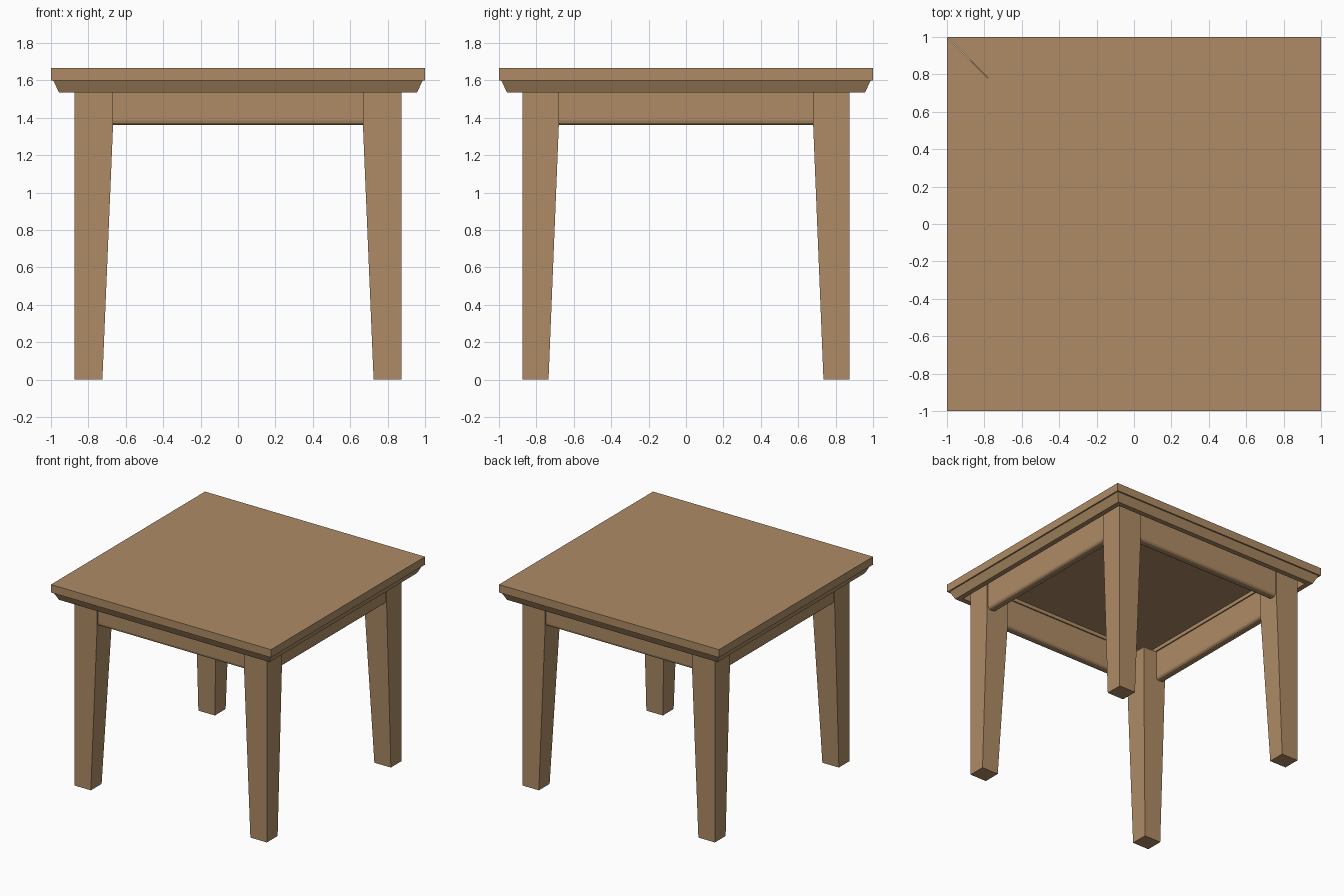
import bpy, bmesh, math
from mathutils import Matrix, Vector

if "Cube" in bpy.data.objects:
    bpy.data.objects.remove(bpy.data.objects["Cube"])

wood = bpy.data.materials.new("wood")
wood.diffuse_color = (0.42, 0.26, 0.13, 1)
wood.use_nodes = True
wood.node_tree.nodes["Principled BSDF"].inputs["Base Color"].default_value = wood.diffuse_color

TOP, SLAB, MOULD, APRON = 1.665, 1.60, 1.535, 1.36
INSET = 0.78


def finish(bm, name):
    bmesh.ops.recalc_face_normals(bm, faces=bm.faces)
    mesh = bpy.data.meshes.new(name)
    bm.to_mesh(mesh)
    bm.free()
    obj = bpy.data.objects.new(name, mesh)
    bpy.context.collection.objects.link(obj)
    mesh.materials.append(wood)
    return obj


def loft(name, rings):
    """Closed solid through rings with equal point counts."""
    bm = bmesh.new()
    loops = [[bm.verts.new(p) for p in ring] for ring in rings]
    n = len(rings[0])
    for a, b in zip(loops, loops[1:]):
        for i in range(n):
            j = (i + 1) % n
            bm.faces.new((a[i], a[j], b[j], b[i]))
    bm.faces.new(loops[0])
    bm.faces.new(loops[-1])
    return finish(bm, name)


def rect(x0, x1, y0, y1, z):
    return [(x0, y0, z), (x1, y0, z), (x1, y1, z), (x0, y1, z)]


def mitred_side(name, profile, angle):
    """One side of a square frame; profile is (distance from centre, z)."""
    rot = Matrix.Rotation(angle, 3, 'Z')
    return loft(name, [[rot @ Vector((s * d, -d, z)) for d, z in profile]
                       for s in (-1, 1)])


# centre panel, flush with the frame above and recessed below
loft("top_panel", [rect(-INSET, INSET, -INSET, INSET, z) for z in (1.63, TOP)])

# mitred top frame and the slanted moulding below it
frame = [(INSET, SLAB), (1, SLAB), (1, TOP), (INSET, TOP)]
moulding = [(0.915, MOULD), (0.957, MOULD), (0.988, SLAB), (0.915, SLAB)]
for i, side in enumerate(("front", "right", "back", "left")):
    mitred_side(side + "_top_frame", frame, i * math.pi / 2)
    mitred_side(side + "_moulding", moulding, i * math.pi / 2)

# legs: straight outside, tapered on the two inner faces
OUT = 0.875
for sx, xn in ((-1, "left"), (1, "right")):
    for sy, yn in ((-1, "front"), (1, "back")):
        loft(f"{yn}_{xn}_leg",
             [rect(sx * ix, sx * OUT, sy * iy, sy * OUT, z)
              for ix, iy, z in ((0.725, 0.735, 0), (0.668, 0.68, APRON),
                                (0.668, 0.68, SLAB))])

# aprons between the legs, rounded along the bottom edges
R, D0, D1 = 0.025, 0.79, 0.865
steps = [math.pi / 2 * k / 3 for k in range(4)]
section = [(D0, SLAB)]
section += [(D0 + R - R * math.cos(a), APRON + R - R * math.sin(a)) for a in steps]
section += [(D1 - R + R * math.sin(a), APRON + R - R * math.cos(a)) for a in steps]
section += [(D1, SLAB)]
for i, (side, half) in enumerate((("front", 0.67), ("right", 0.682),
                                  ("back", 0.67), ("left", 0.682))):
    rot = Matrix.Rotation(i * math.pi / 2, 3, 'Z')
    loft(side + "_apron", [[rot @ Vector((x, -d, z)) for d, z in section]
                           for x in (-half, half)])
